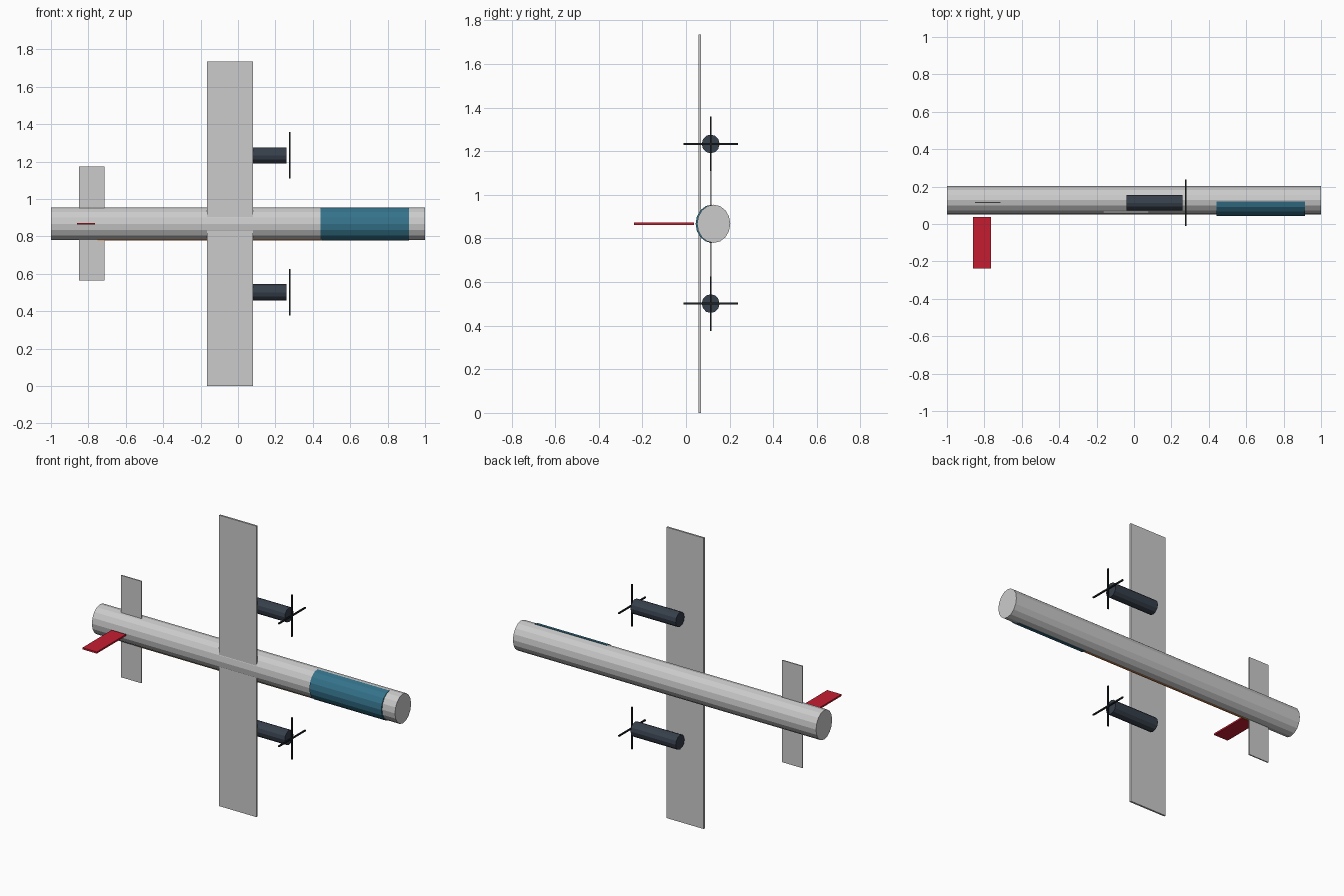
import bpy, bmesh
from math import sin, cos, pi

if "Cube" in bpy.data.objects:
    bpy.data.objects.remove(bpy.data.objects["Cube"])

FY, FZ = 0.127, 0.867   # fuselage axis


def material(name, rgb):
    m = bpy.data.materials.new(name)
    m.diffuse_color = (*rgb, 1)
    m.use_nodes = True
    m.node_tree.nodes["Principled BSDF"].inputs["Base Color"].default_value = m.diffuse_color
    return m


teal = material("teal", (0.035, 0.17, 0.26))
red = material("red", (0.56, 0.012, 0.03))
slate = material("slate", (0.037, 0.05, 0.07))
black = material("black", (0.012, 0.015, 0.018))
orange = material("orange", (0.75, 0.25, 0.06))


def make(name, bm, mat):
    bmesh.ops.recalc_face_normals(bm, faces=bm.faces)
    me = bpy.data.meshes.new(name)
    bm.to_mesh(me)
    bm.free()
    ob = bpy.data.objects.new(name, me)
    bpy.context.collection.objects.link(ob)
    if mat:
        me.materials.append(mat)
    return ob


def box(name, x, y, z, mat=None):
    """Box from (min, max) pairs."""
    bm = bmesh.new()
    bmesh.ops.create_cube(bm, size=1)
    for v in bm.verts:
        v.co = [(a + b) / 2 + c * (b - a) for (a, b), c in zip((x, y, z), v.co)]
    return make(name, bm, mat)


def prism(name, x, cy, cz, ry, rz, angles, mat=None):
    """Elliptic section extruded along x."""
    bm = bmesh.new()
    f = bm.faces.new([bm.verts.new((x[0], cy + ry * cos(a), cz + rz * sin(a))) for a in angles])
    ext = bmesh.ops.extrude_face_region(bm, geom=[f], use_keep_orig=True)
    bmesh.ops.translate(bm, vec=(x[1] - x[0], 0, 0),
                        verts=[g for g in ext["geom"] if isinstance(g, bmesh.types.BMVert)])
    return make(name, bm, mat)


def ring(n):
    return [2 * pi * i / n for i in range(n)]


# Fuselage, half-round canopy on the front side, thin side stripe
prism("fuselage", (-1, 1), FY, FZ, 0.076, 0.0875, ring(16))
prism("canopy", (0.44, 0.915), 0.12, FZ, 0.076, 0.088,
      [pi / 2 + pi * i / 8 for i in range(9)], teal)
box("stripe", (-0.75, 0.45), (0.107, 0.117), (0.7785, 0.79), orange)

# Wing, tailplane and fin
box("wing", (-0.165, 0.08), (0.058, 0.069), (0, 1.735))
box("tailplane", (-0.85, -0.715), (0.111, 0.118), (0.565, 1.173))
box("fin", (-0.86, -0.765), (-0.238, 0.037), (FZ - 0.005, FZ + 0.005), red)

# Engines and crossed propeller blades on both wings
for side, s in (("upper", 1), ("lower", -1)):
    z, y = FZ + s * 0.366, 0.113
    prism(side + "_engine", (-0.04, 0.258), y, z, 0.041, 0.043, ring(12), slate)
    t, r = 0.004, 0.125
    box(side + "_blade_long", (0.273, 0.281), (y - t, y + t), (z - r, z + r), black)
    box(side + "_blade_cross", (0.273, 0.281), (y - r, y + r), (z - t, z + t), black)
